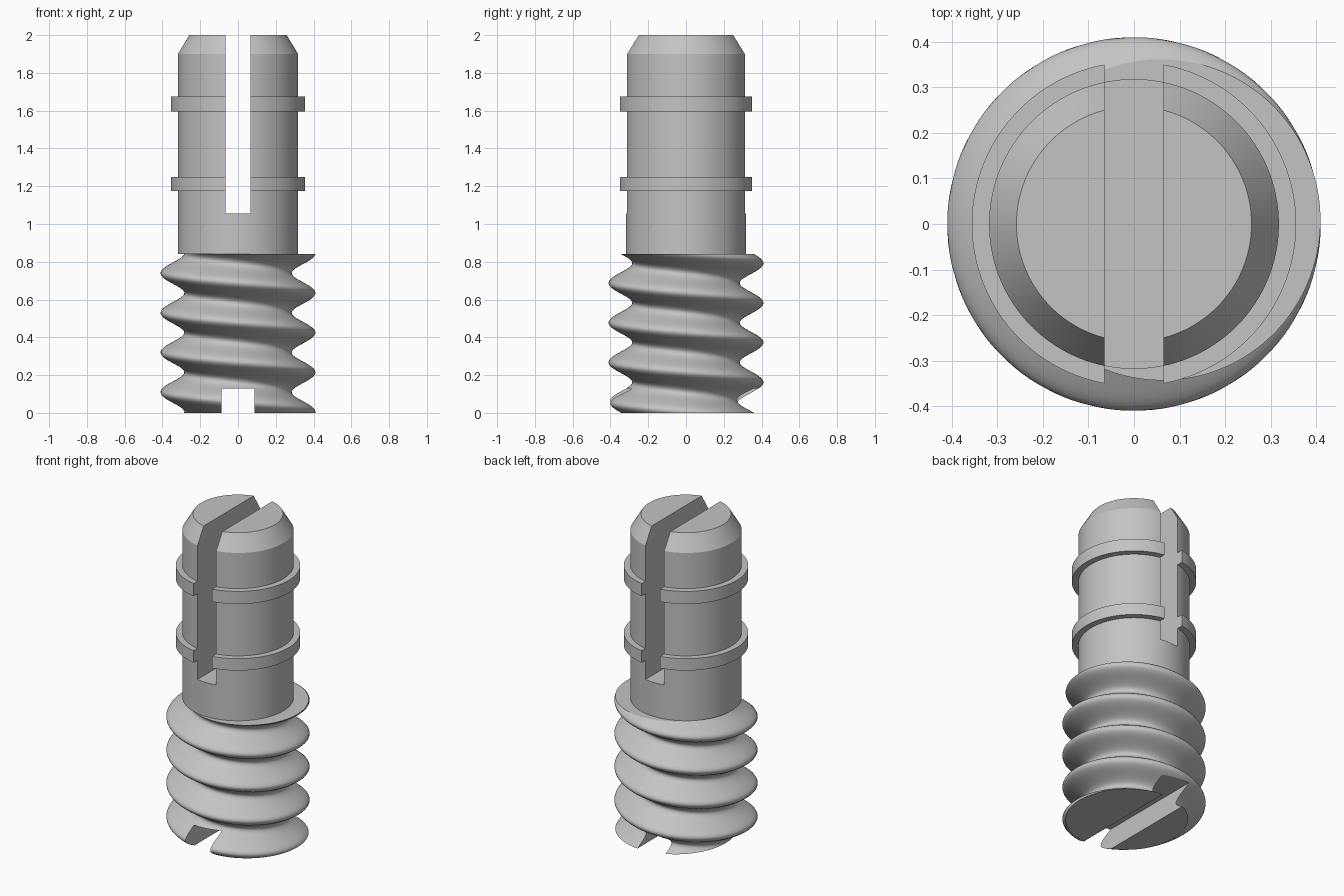
import bpy, bmesh
from math import sin, cos, pi, radians

if "Cube" in bpy.data.objects:
    bpy.data.objects.remove(bpy.data.objects["Cube"])

SEGMENTS = 128
PITCH = 0.21
THREAD_TOP = 0.84

grey = bpy.data.materials.new("light grey plastic")
grey.use_nodes = True
colour = (0.55, 0.55, 0.55, 1)
grey.diffuse_color = colour
grey.node_tree.nodes["Principled BSDF"].inputs["Base Color"].default_value = colour


def loft(name, rows):
    """Closed solid from (z, radius function of angle) rows, bottom to top."""
    bm = bmesh.new()
    angles = [2 * pi * i / SEGMENTS for i in range(SEGMENTS)]
    loops = [[bm.verts.new((r(a) * cos(a), r(a) * sin(a), z)) for a in angles]
             for z, r in rows]
    for low, high in zip(loops, loops[1:]):
        for i in range(SEGMENTS):
            j = (i + 1) % SEGMENTS
            bm.faces.new((low[i], low[j], high[j], high[i]))
    bm.faces.new(loops[0][::-1])
    bm.faces.new(loops[-1])
    mesh = bpy.data.meshes.new(name)
    bm.to_mesh(mesh)
    bm.free()
    obj = bpy.data.objects.new(name, mesh)
    bpy.context.collection.objects.link(obj)
    mesh.materials.append(grey)
    return obj


def cut_slot(obj, half_width, z_low, z_high):
    """Cut a straight slot through the part from front to back."""
    bpy.ops.mesh.primitive_cube_add(size=1, location=(0, 0, (z_low + z_high) / 2))
    cutter = bpy.context.object
    cutter.name = "slot_cutter"
    cutter.hide_render = True
    cutter.scale = (2 * half_width, 2, z_high - z_low)
    cutter.data.materials.append(grey)
    mod = obj.modifiers.new("slot", "BOOLEAN")
    mod.operation = "DIFFERENCE"
    mod.solver = "EXACT"
    mod.object = cutter
    bpy.ops.object.select_all(action="DESELECT")
    obj.select_set(True)
    bpy.context.view_layer.objects.active = obj
    bpy.ops.object.modifier_apply(modifier=mod.name)
    bpy.data.objects.remove(cutter)
    bpy.ops.object.shade_smooth_by_angle(angle=radians(28))


# Threaded shank: a rounded helical wave between root and crest radius
def thread_row(z):
    return z, lambda a: 0.347 + 0.063 * cos(2 * pi * (z - 0.005) / PITCH + a)


STEPS = 96
shank = loft("threaded_shank",
             [thread_row(THREAD_TOP * i / STEPS) for i in range(STEPS + 1)])
cut_slot(shank, 0.087, -0.1, 0.13)

# Plug: plain cylinder with two square ribs and a chamfered tip
BODY, RIB, TIP = 0.318, 0.356, 0.258
profile = [(THREAD_TOP, BODY)]
for low, high in ((1.175, 1.25), (1.595, 1.675)):
    profile += [(low, BODY), (low, RIB), (high, RIB), (high, BODY)]
profile += [(1.9, BODY), (2.0, TIP)]
plug = loft("ribbed_plug", [(z, lambda a, r=r: r) for z, r in profile])
cut_slot(plug, 0.065, 1.055, 2.2)
